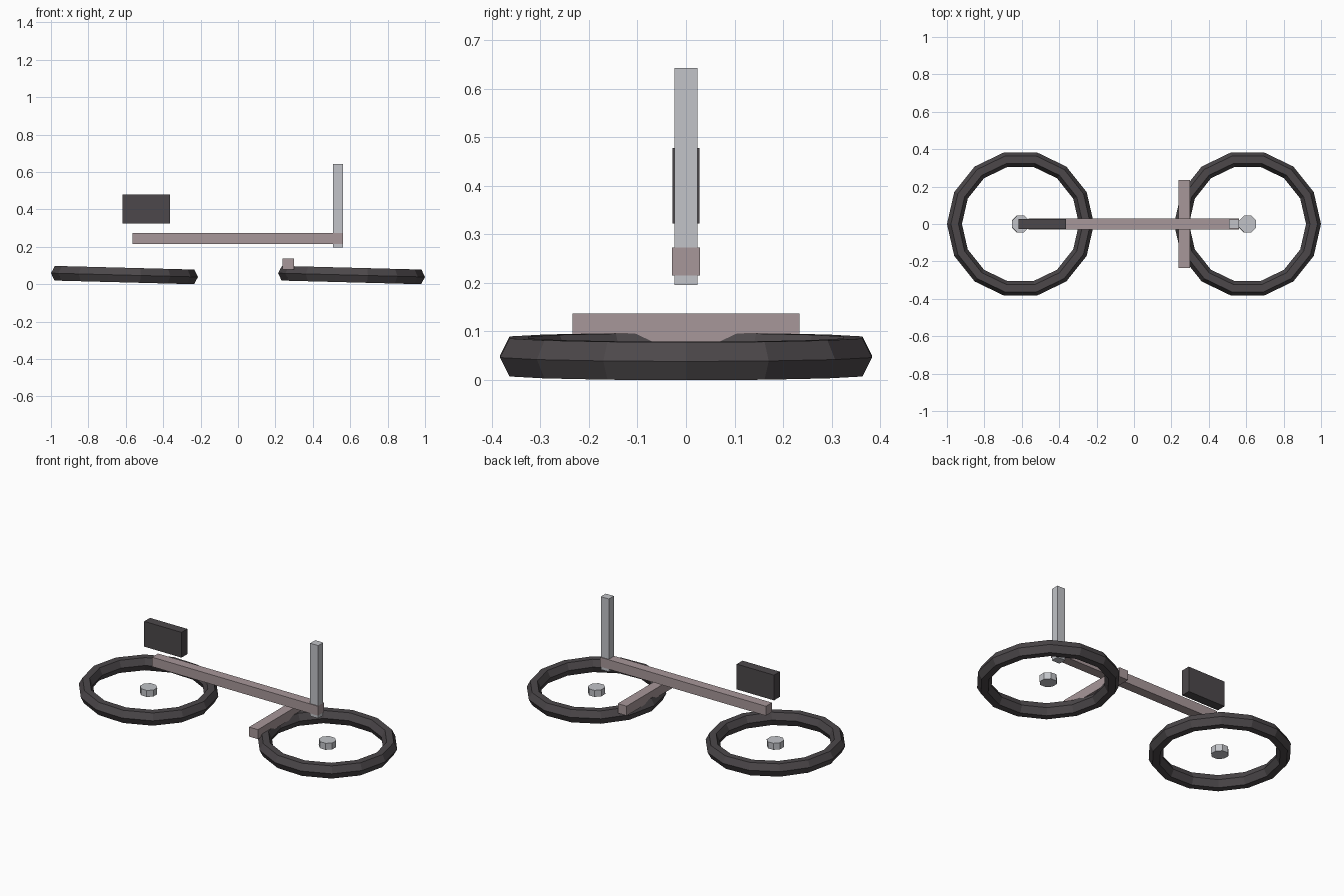
import bpy
import math

cube = bpy.data.objects.get("Cube")
if cube:
    bpy.data.objects.remove(cube, do_unlink=True)


def make_material(name, rgb):
    mat = bpy.data.materials.new(name)
    mat.use_nodes = True
    color = (*rgb, 1.0)
    mat.diffuse_color = color
    mat.node_tree.nodes["Principled BSDF"].inputs["Base Color"].default_value = color
    return mat


rubber = make_material("dark rubber", (0.072, 0.064, 0.069))
frame_paint = make_material("dusty rose frame", (0.39, 0.31, 0.32))
steel = make_material("light steel", (0.54, 0.55, 0.58))


def finish(name, mat):
    obj = bpy.context.object
    obj.name = obj.data.name = name
    obj.data.materials.clear()
    obj.data.materials.append(mat)
    return obj


def box(name, mat, x, half_y, z):
    """Box centred on y = 0, given its x range, half depth and z range."""
    centre = (sum(x) / 2, 0, sum(z) / 2)
    bpy.ops.mesh.primitive_cube_add(size=1, location=centre)
    obj = finish(name, mat)
    obj.scale = (x[1] - x[0], 2 * half_y, z[1] - z[0])
    return obj


TILT = (0, math.radians(1.5), 0)
AXLE_Z = 0.0485

# Flat-lying, slightly tilted tyres with separate hubs
for side, sign in (("left", 1), ("right", -1)):
    centre = (sign * 0.607, 0, AXLE_Z)
    bpy.ops.mesh.primitive_torus_add(
        major_segments=14, minor_segments=6,
        major_radius=0.353, minor_radius=0.04,
        location=centre, rotation=TILT)
    finish(side + "_tyre", rubber).scale.z = 1.13

    bpy.ops.mesh.primitive_cylinder_add(vertices=8, radius=0.049, depth=0.04, location=centre)
    hub = finish(side + "_hub", steel)
    hub.rotation_euler = (0, TILT[1], math.radians(22.5))

# Frame beam and cross bar
box("frame_beam", frame_paint, (-0.563, 0.562), 0.029, (0.215, 0.273))
box("cross_bar", frame_paint, (0.239, 0.299), 0.234, (0.079, 0.137))

# Upright post and seat block
box("upright_post", steel, (0.507, 0.5615), 0.0242, (0.196, 0.643))
box("seat", rubber, (-0.617, -0.364), 0.028, (0.323, 0.478))
